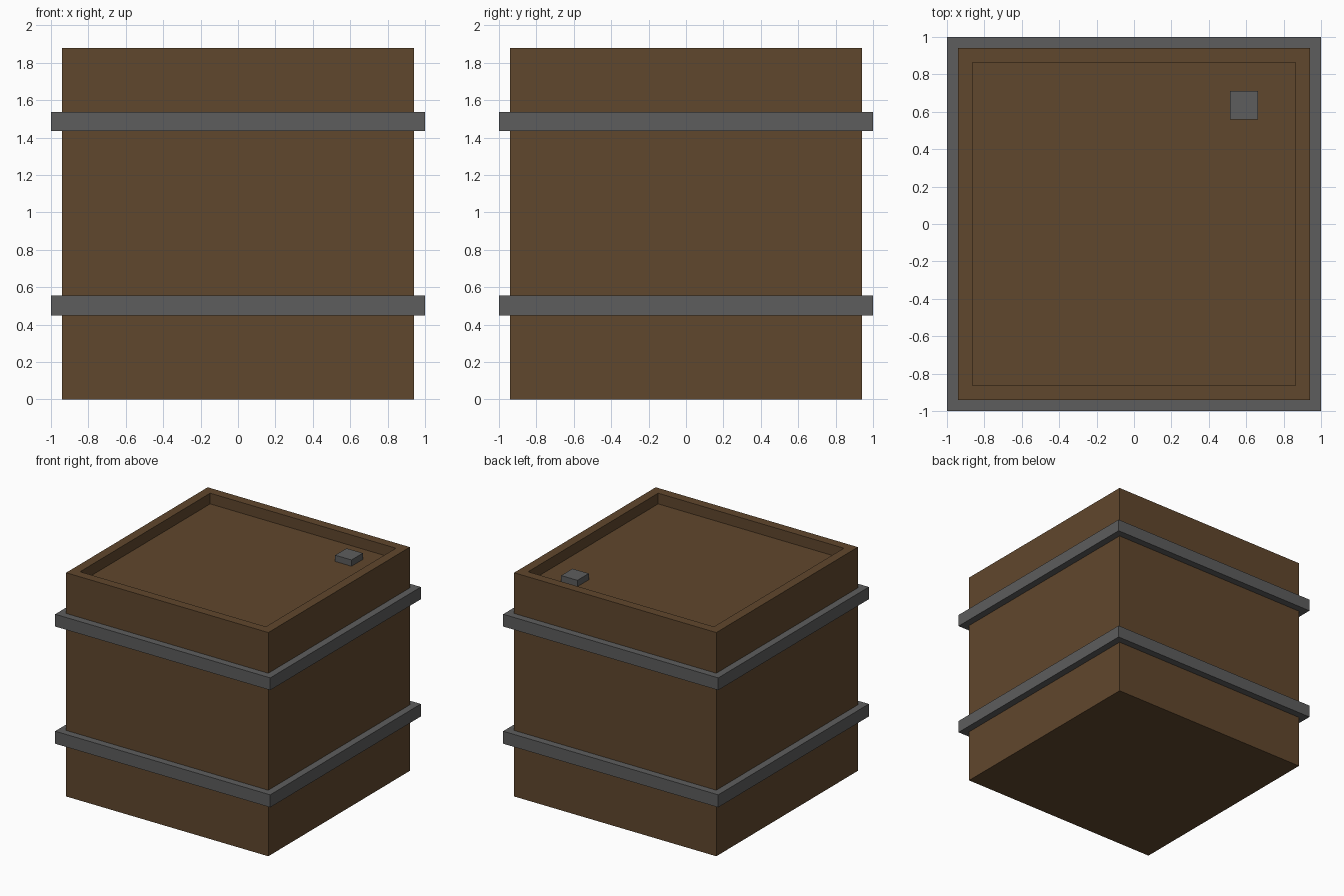
import bpy, bmesh

if "Cube" in bpy.data.objects:
    bpy.data.objects.remove(bpy.data.objects["Cube"])

def material(name, rgb):
    m = bpy.data.materials.new(name)
    m.diffuse_color = (*rgb, 1)
    m.use_nodes = True
    m.node_tree.nodes["Principled BSDF"].inputs["Base Color"].default_value = m.diffuse_color
    return m

wood = material("brown_wood", (0.118, 0.063, 0.026))
metal = material("grey_metal", (0.110, 0.110, 0.110))

def finish(name, bm, mat):
    bmesh.ops.recalc_face_normals(bm, faces=bm.faces)
    me = bpy.data.meshes.new(name)
    bm.to_mesh(me)
    bm.free()
    me.materials.append(mat)
    ob = bpy.data.objects.new(name, me)
    bpy.context.collection.objects.link(ob)
    return ob

def box(x0, x1, y0, y1, z0, z1):
    bm = bmesh.new()
    bmesh.ops.create_cube(bm, size=1)
    for v in bm.verts:
        v.co = ((x0 + x1) / 2 + v.co.x * (x1 - x0),
                (y0 + y1) / 2 + v.co.y * (y1 - y0),
                (z0 + z1) / 2 + v.co.z * (z1 - z0))
    return bm

# Crate body with a recessed lid
W, H = 0.94, 1.88
bm = box(-W, W, -W, W, 0, H)
top = max(bm.faces, key=lambda f: f.calc_center_median().z)
bmesh.ops.inset_region(bm, faces=[top], thickness=0.108)
floor = bmesh.ops.extrude_discrete_faces(bm, faces=[top])["faces"][0]
for v in floor.verts:
    v.co.z -= 0.09
finish("crate_body", bm, wood)

# Square metal hoops: the ring profile swept around the body
def hoop(name, z0, z1, outer=1.0, inner=W):
    bm = bmesh.new()
    corners = [(-1, -1), (1, -1), (1, 1), (-1, 1)]
    profile = [(inner, z0), (outer, z0), (outer, z1), (inner, z1)]
    rings = [[bm.verts.new((sx * r, sy * r, z)) for r, z in profile] for sx, sy in corners]
    for i in range(4):
        a, b = rings[i], rings[(i + 1) % 4]
        for j in range(4):
            k = (j + 1) % 4
            bm.faces.new((a[j], b[j], b[k], a[k]))
    finish(name, bm, metal)

hoop("lower_hoop", 0.45, 0.555)
hoop("upper_hoop", 1.435, 1.538)

# Small square plug on the lid
finish("lid_plug", box(0.512, 0.663, 0.56, 0.711, 1.78, 1.843), metal)
